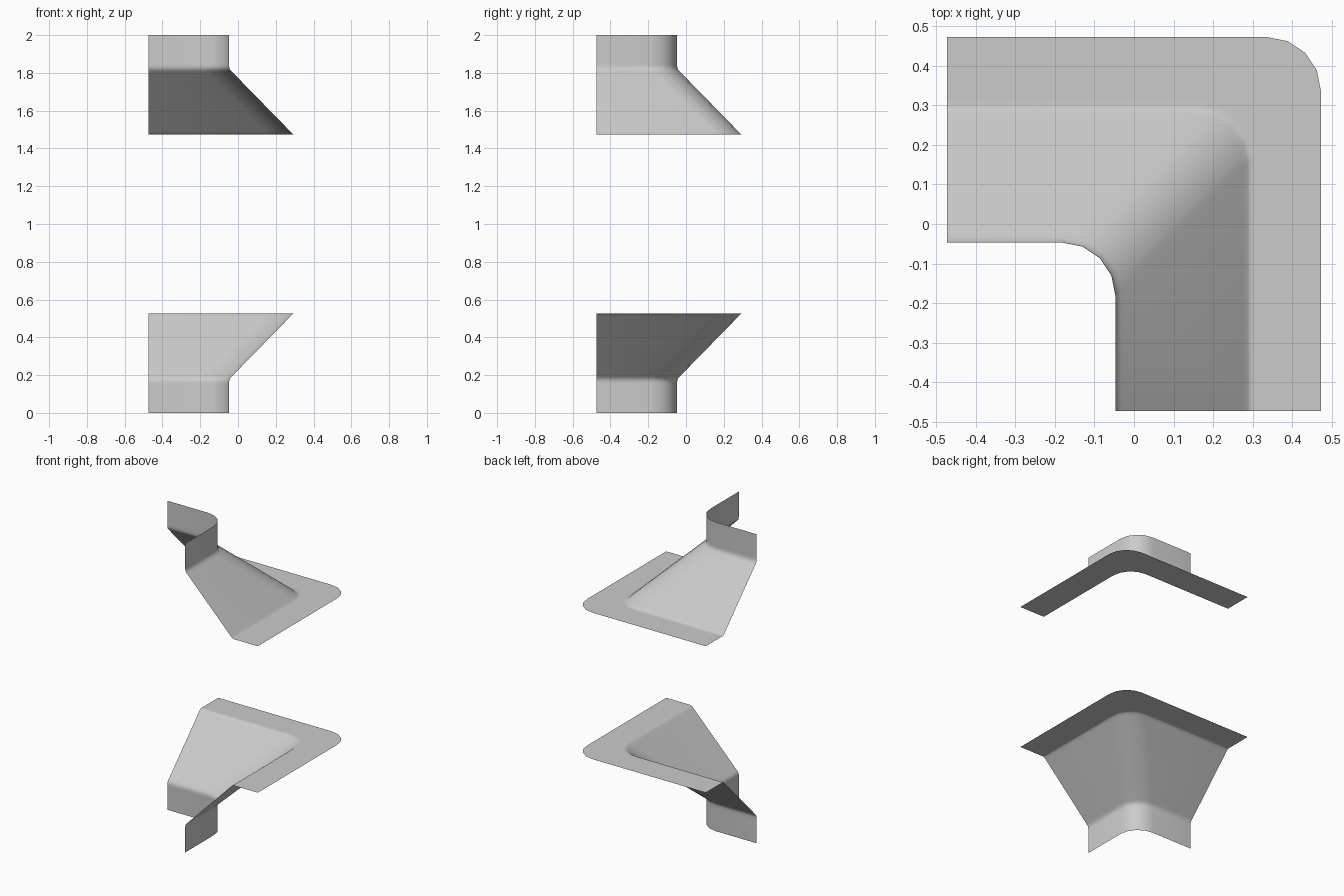
import bpy, bmesh, math

if "Cube" in bpy.data.objects:
    bpy.data.objects.remove(bpy.data.objects["Cube"])

H = 0.473      # half extent of the footprint
R = 0.135      # radius of the rounded corner
ARC = 4        # segments in the rounded corner

# cross-section (offset, height): wall, soft bend, slope, soft bend, flange
PROFILE = [(-0.047, 0.0), (-0.047, 0.152), (-0.047, 0.166), (-0.044, 0.180),
           (-0.035, 0.191), (-0.025, 0.201), (0.277, 0.510), (0.288, 0.521),
           (0.294, 0.525), (0.303, 0.526), (0.317, 0.526), (H, 0.526)]


def corner_path(d):
    """L-shaped path with a rounded corner at (d, d)."""
    pts = [(-H, d)]
    for i in range(ARC + 1):
        a = math.pi / 2 * (1 - i / ARC)
        pts.append((d - R + R * math.cos(a), d - R + R * math.sin(a)))
    return pts + [(d, -H)]


def corner_trim(name, flip):
    bm = bmesh.new()
    rows = [[bm.verts.new((x, y, 2 - z if flip else z)) for x, y in corner_path(d)]
            for d, z in PROFILE]
    for a, b in zip(rows, rows[1:]):
        for i in range(len(a) - 1):
            quad = [a[i], b[i], b[i + 1], a[i + 1]]
            bm.faces.new(quad if flip else quad[::-1])
    for f in bm.faces:
        f.smooth = True
    me = bpy.data.meshes.new(name)
    bm.to_mesh(me)
    bm.free()
    ob = bpy.data.objects.new(name, me)
    bpy.context.collection.objects.link(ob)
    return ob


# lower trim and its mirrored upper twin
corner_trim("lower_corner_trim", False)
corner_trim("upper_corner_trim", True)
